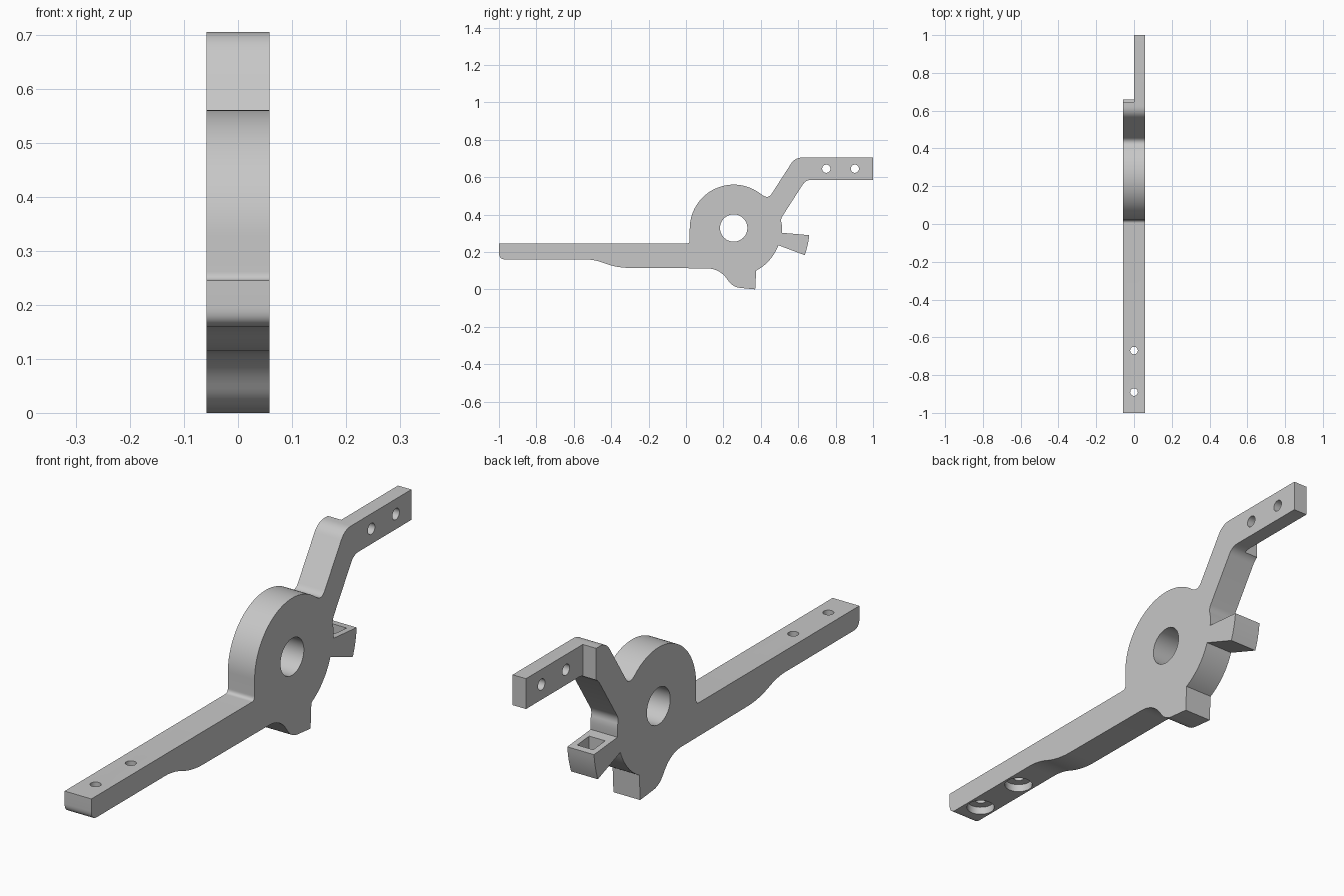
import bpy, bmesh, math
from mathutils import Vector

cube = bpy.data.objects.get("Cube")
if cube:
    bpy.data.objects.remove(cube, do_unlink=True)

HALF = 0.0585              # half thickness of the plate
HUB = Vector((0.255, 0.325))

grey = bpy.data.materials.new("plain grey")
grey.use_nodes = True
grey.diffuse_color = (0.57, 0.57, 0.57, 1)
grey.node_tree.nodes["Principled BSDF"].inputs["Base Color"].default_value = (0.57, 0.57, 0.57, 1)


def arc(radius, start, end, steps):
    """Points around the hub, unrounded."""
    angles = [math.radians(start + (end - start) * i / steps) for i in range(steps + 1)]
    return [(HUB.x + radius * math.cos(a), HUB.y + radius * math.sin(a), 0) for a in angles]


def rounded(corners, steps=8):
    """Each corner is y, z and the length cut back for its rounding."""
    pts = []
    for i, (y, z, cut) in enumerate(corners):
        p = Vector((y, z))
        if not cut:
            pts.append(p)
            continue
        a = p + (Vector(corners[i - 1][:2]) - p).normalized() * cut
        b = p + (Vector(corners[(i + 1) % len(corners)][:2]) - p).normalized() * cut
        for k in range(steps + 1):
            t = k / steps
            pts.append(a * (1 - t) ** 2 + p * 2 * t * (1 - t) + b * t * t)
    return pts


def finish(bm, name):
    bmesh.ops.recalc_face_normals(bm, faces=bm.faces)
    mesh = bpy.data.meshes.new(name)
    bm.to_mesh(mesh)
    bm.free()
    mesh.materials.append(grey)
    obj = bpy.data.objects.new(name, mesh)
    bpy.context.collection.objects.link(obj)
    return obj


def plate(name, pts, x0, x1):
    bm = bmesh.new()
    face = bm.faces.new([bm.verts.new((x0, p[0], p[1])) for p in pts])
    out = bmesh.ops.extrude_face_region(bm, geom=[face])
    verts = [g for g in out["geom"] if isinstance(g, bmesh.types.BMVert)]
    bmesh.ops.translate(bm, verts=verts, vec=(x1 - x0, 0, 0))
    return finish(bm, name)


def box(name, lo, hi):
    return plate(name, [(lo[1], lo[2]), (hi[1], lo[2]), (hi[1], hi[2]), (lo[1], hi[2])], lo[0], hi[0])


def cylinder(name, centre, radius, depth, axis, sides=40):
    bm = bmesh.new()
    bmesh.ops.create_cone(bm, cap_ends=True, segments=sides, radius1=radius,
                          radius2=radius, depth=depth)
    obj = finish(bm, name)
    obj.location = centre
    if axis == "x":
        obj.rotation_euler.y = math.pi / 2
    return obj


# Side profile: bar, hub, upper arm, tab, tooth and belly
outline = [(-1, 0.245, 0), (0.02, 0.245, 0.017)]
outline += arc(0.235, 180, 51, 40)
outline += [(0.44, 0.483, 0.035), (0.583, 0.705, 0.04), (1, 0.705, 0), (1, 0.585, 0),
            (0.64, 0.585, 0.03), (0.505, 0.375, 0.02)]
outline += arc(0.258, 5, -5, 3)
outline += arc(0.405, -5, -20.5, 6)
outline += arc(0.255, -20.5, -61, 14)
outline += [(0.375, 0.1, 0), (0.37, 0, 0), (0.25, 0.012, 0.04), (0.18, 0.112, 0.07),
            (-0.37, 0.115, 0.07), (-0.49, 0.16, 0.05), (-1, 0.16, 0.035)]
bracket = plate("lever_bracket", rounded(outline), -HALF, HALF)

# Cutters: hub bore, half-thickness step of the upper arm, tab pocket
cutters = [
    cylinder("hub_bore_cutter", (0, HUB.x, 0.328), 0.073, 1, "x", 64),
    box("arm_step_cutter", (-0.2, 0.645, 0.45), (0, 1.2, 0.9)),
    box("tab_pocket_cutter", (-0.035, 0.555, 0.23), (0.035, 0.63, 0.4)),
]
# Arm bolt holes
for i, y in enumerate((0.75, 0.903)):
    cutters.append(cylinder(f"arm_hole_cutter_{i}", (0, y, 0.645), 0.022, 1, "x"))
# Bar bolt holes with counterbores from below
for i, y in enumerate((-0.89, -0.67)):
    cutters.append(cylinder(f"bar_hole_cutter_{i}", (0, y, 0.2), 0.02, 0.4, "z"))
    cutters.append(cylinder(f"counterbore_cutter_{i}", (0, y, 0.14), 0.051, 0.1, "z"))

bpy.ops.object.select_all(action="DESELECT")
bpy.context.view_layer.objects.active = bracket
bracket.select_set(True)
for cutter in cutters:
    cutter.hide_render = True
    mod = bracket.modifiers.new(cutter.name, "BOOLEAN")
    mod.operation = "DIFFERENCE"
    mod.solver = "EXACT"
    mod.object = cutter
bpy.context.view_layer.update()
for cutter in cutters:
    bpy.ops.object.modifier_apply(modifier=cutter.name)
for cutter in cutters:
    bpy.data.objects.remove(cutter, do_unlink=True)

bpy.ops.object.shade_smooth_by_angle(angle=math.radians(30))
